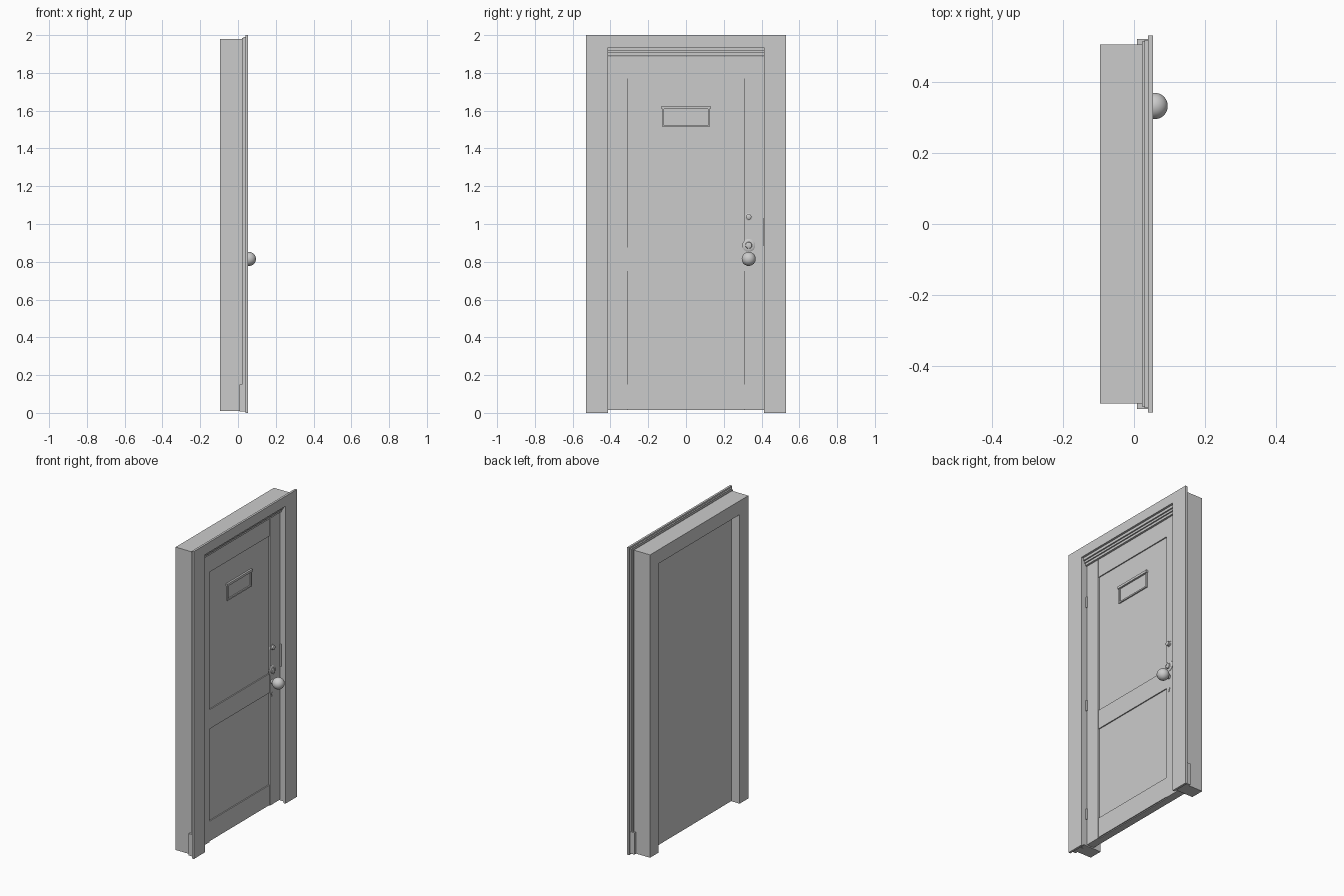
import bpy, bmesh, math
from mathutils import Matrix, Vector

if "Cube" in bpy.data.objects:
    bpy.data.objects.remove(bpy.data.objects["Cube"])


def finish(name, bm, bevel=0.0, smooth=False):
    bmesh.ops.recalc_face_normals(bm, faces=bm.faces)
    me = bpy.data.meshes.new(name)
    bm.to_mesh(me)
    bm.free()
    ob = bpy.data.objects.new(name, me)
    bpy.context.collection.objects.link(ob)
    if bevel:
        m = ob.modifiers.new("bevel", 'BEVEL')
        m.width, m.segments = bevel, 2
    if smooth:
        bpy.context.view_layer.objects.active = ob
        ob.select_set(True)
        bpy.ops.object.shade_smooth_by_angle(angle=math.radians(40))
        ob.select_set(False)
    return ob


def box(name, x, y, z, bevel=0.0):
    bm = bmesh.new()
    size = (x[1] - x[0], y[1] - y[0], z[1] - z[0])
    mid = Vector((sum(x), sum(y), sum(z))) / 2
    bmesh.ops.create_cube(bm, size=1, matrix=Matrix.Translation(mid) @ Matrix.Diagonal((*size, 1)))
    return finish(name, bm, bevel)


def extrude_x(name, outline, x0, x1):
    """Extrude a (y, z) outline along x."""
    bm = bmesh.new()
    f = bm.faces.new([bm.verts.new((x0, y, z)) for y, z in outline])
    r = bmesh.ops.extrude_face_region(bm, geom=[f])
    bmesh.ops.translate(bm, vec=(x1 - x0, 0, 0),
                        verts=[v for v in r['geom'] if isinstance(v, bmesh.types.BMVert)])
    return finish(name, bm)


def arch(name, x0, x1, outer, inner, bottom, top, head):
    """Upside-down U surround: two legs and a head."""
    pts = [(-outer, bottom), (-outer, top), (outer, top), (outer, bottom),
           (inner, bottom), (inner, head), (-inner, head), (-inner, bottom)]
    return extrude_x(name, pts, x0, x1)


def lathe(name, profile, y, z, steps=32):
    """Spin an (x, radius) profile about an x-parallel axis."""
    bm = bmesh.new()
    vs = [bm.verts.new((x, y, z + r)) for x, r in profile]
    es = [bm.edges.new(p) for p in zip(vs, vs[1:])]
    bmesh.ops.spin(bm, geom=vs + es, cent=(0, y, z), axis=(1, 0, 0),
                   angle=math.tau, steps=steps, use_duplicate=False)
    bmesh.ops.remove_doubles(bm, verts=bm.verts, dist=1e-5)
    return finish(name, bm, smooth=True)


# Surround: thick jamb, two stepped mouldings, front casing
arch("jamb", -0.095, 0.022, 0.505, 0.416, 0.01, 1.98, 1.89)
arch("inner_moulding", 0.022, 0.030, 0.513, 0.415, 0.01, 1.985, 1.905)
arch("outer_moulding", 0.030, 0.039, 0.518, 0.414, 0.01, 1.99, 1.918)
arch("casing", 0.039, 0.053, 0.53, 0.413, 0.0, 2.0, 1.935)
for side, s in (("left", -1), ("right", 1)):
    box("base_block_" + side, (0.008, 0.039), sorted((s * 0.45, s * 0.52)), (0.008, 0.15))

# Door leaf with applied stiles and rails
box("door_panel", (-0.04, 0.004), (-0.413, 0.413), (0.015, 1.888))
for side, s in (("left", -1), ("right", 1)):
    box("stile_" + side, (0.0, 0.012), sorted((s * 0.31, s * 0.412)), (0.015, 1.888))
for label, z in (("bottom", (0.02, 0.15)), ("lock", (0.75, 0.875)), ("top", (1.77, 1.888))):
    box("rail_" + label, (0.0, 0.011), (-0.31, 0.31), z)

# Name plate holder frame
box("plate_top", (0.0, 0.016), (-0.13, 0.13), (1.61, 1.625))
box("plate_bottom", (0.0, 0.012), (-0.125, 0.125), (1.513, 1.522))
for side, y in (("left", (-0.125, -0.117)), ("right", (0.117, 0.125))):
    box("plate_side_" + side, (0.0, 0.012), y, (1.522, 1.61))

# Hinges and strike plate
for i, z in enumerate((0.22, 0.95, 1.645)):
    box("hinge_%d" % i, (0.008, 0.018), (-0.416, -0.405), (z - 0.035, z + 0.035))
box("strike_plate", (0.005, 0.022), (0.408, 0.417), (0.885, 1.03))

# Door knob on a short neck
arc = [(0.058 + 0.037 * math.cos(a), 0.037 * math.sin(a))
       for a in (math.pi * 0.88 * i / 16 for i in range(17))]
lathe("knob", arc + [(0.010, 0.0135), (0.010, 0.0)], 0.332, 0.815)

# Lock rose, upper latch, key escutcheon
lathe("lock_rose", [(0.010, 0.034), (0.014, 0.034), (0.018, 0.028), (0.018, 0.018),
                    (0.024, 0.016), (0.026, 0.011), (0.026, 0.0)], 0.332, 0.887)
lathe("upper_latch", [(0.010, 0.019), (0.014, 0.019), (0.016, 0.014), (0.027, 0.014),
                      (0.030, 0.009), (0.030, 0.0)], 0.332, 1.038)
lathe("keyhole_ring", [(0.011, 0.008), (0.014, 0.008), (0.014, 0.0)], 0.332, 0.737, 16)
box("keyhole_slot", (0.011, 0.0135), (0.329, 0.335), (0.717, 0.735))
